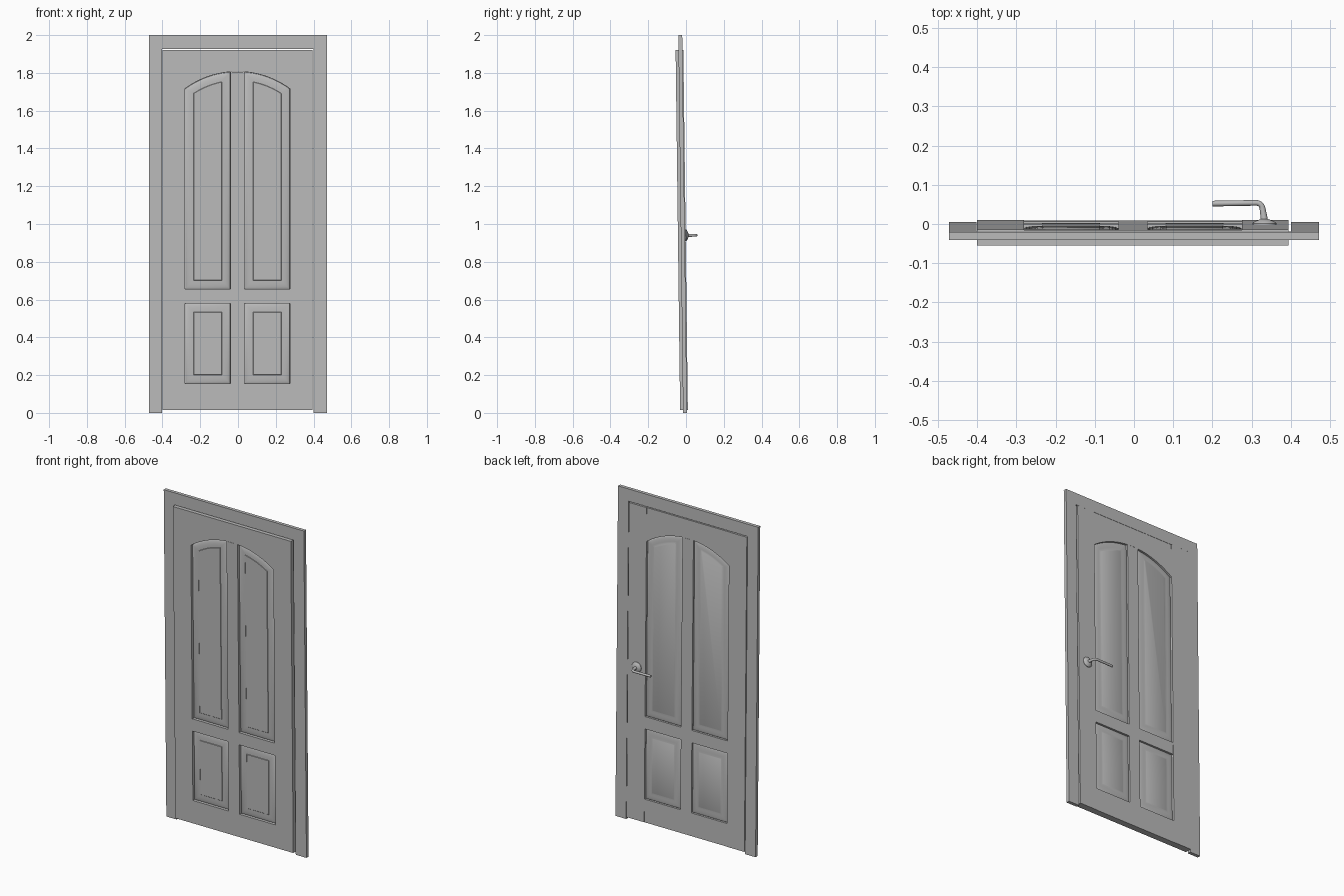
import bpy, bmesh, math
from mathutils import Vector

cube = bpy.data.objects.get("Cube")
if cube:
    bpy.data.objects.remove(cube)

# One grey for everything
paint = bpy.data.materials.new("grey_paint")
paint.use_nodes = True
paint.diffuse_color = (0.5, 0.5, 0.5, 1)
paint.node_tree.nodes["Principled BSDF"].inputs["Base Color"].default_value = (0.5, 0.5, 0.5, 1)

LEAN = 0.0125            # the whole door leans slightly forward
LEAF_X = -0.003          # door leaf sits a touch off centre
FRONT, BACK = -0.031, 0.01
OPEN_IN, OPEN_OUT = 0.037, 0.278
ARC_Z, ARC_R = 1.337, 0.47


def finish(name, bm, shift=0.0):
    """Lean the part, then turn it into an object."""
    bmesh.ops.recalc_face_normals(bm, faces=bm.faces)
    for v in bm.verts:
        v.co.y -= LEAN * v.co.z
        v.co.x += shift
    mesh = bpy.data.meshes.new(name)
    bm.to_mesh(mesh)
    bm.free()
    mesh.materials.append(paint)
    mesh.shade_smooth()
    mesh.set_sharp_from_angle(angle=math.radians(30))
    obj = bpy.data.objects.new(name, mesh)
    bpy.context.collection.objects.link(obj)
    return obj


def loft(name, rings, shift=0.0):
    """Skin a series of equal rings and cap both ends."""
    bm = bmesh.new()
    loops = [[bm.verts.new(p) for p in ring] for ring in rings]
    n = len(loops[0])
    for a, b in zip(loops, loops[1:]):
        for i in range(n):
            j = (i + 1) % n
            bm.faces.new((a[i], a[j], b[j], b[i]))
    bm.faces.new(loops[0])
    bm.faces.new(loops[-1])
    return finish(name, bm, shift)


def board(name, outline, y0, y1, shift=0.0):
    return loft(name, [[(x, y, z) for x, z in outline] for y in (y0, y1)], shift)


def rect(x0, x1, z0, z1):
    return [(x0, z0), (x1, z0), (x1, z1), (x0, z1)]


def arc(x0, x1, radius, steps):
    xs = [x0 + (x1 - x0) * i / steps for i in range(steps + 1)]
    return [(x, ARC_Z + math.sqrt(radius ** 2 - x * x)) for x in xs]


# Surround: one upside-down U
board("door_frame",
      [(-0.472, 0), (-0.472, 2), (0.472, 2), (0.472, 0),
       (0.4, 0), (0.4, 1.926), (-0.402, 1.926), (-0.402, 0)],
      -0.0155, 0.005)

# Leaf: stiles, rails and mullions (rails sit just behind the stiles at the back)
RAIL_BACK = BACK - 0.0015
for side, s in (("left", 1), ("right", -1)):
    xs = sorted((s * OPEN_OUT, s * 0.397))
    board(side + "_stile", rect(*xs, 0.015, 1.922), FRONT, BACK, LEAF_X)
for name, z0, z1 in (("bottom_rail", 0.015, 0.155), ("middle_rail", 0.58, 0.655)):
    board(name, rect(-OPEN_OUT, OPEN_OUT, z0, z1), FRONT, RAIL_BACK, LEAF_X)
board("arched_top_rail",
      arc(-OPEN_OUT, OPEN_OUT, ARC_R, 32) + [(OPEN_OUT, 1.922), (-OPEN_OUT, 1.922)],
      FRONT, RAIL_BACK, LEAF_X)
for name, z0, z1 in (("lower_mullion", 0.155, 0.58), ("upper_mullion", 0.655, 1.806)):
    board(name, rect(-OPEN_IN, OPEN_IN, z0, z1), FRONT, RAIL_BACK, LEAF_X)


def panel_outline(upper, inset, s):
    x0, x1 = OPEN_IN + inset, OPEN_OUT - inset
    if upper:
        pts = [(x0, 0.655 + inset), (x1, 0.655 + inset)] + arc(x1, x0, ARC_R - inset, 16)
    else:
        pts = rect(x0, x1, 0.155 + inset, 0.58 - inset)
    return [(s * x, z) for x, z in pts]


# Raised panels: rounded border rising from a groove to a flat field, on both faces
border = [(0.046 * (1 - math.cos(a)), math.sin(a))
          for a in (math.pi / 2 * i / 6 for i in range(7))]
for upper in (False, True):
    for side, s in (("left", 1), ("right", -1)):
        front = [(i, FRONT + 0.018 - 0.011 * h) for i, h in border]
        back = [(i, BACK - 0.014 + 0.008 * h) for i, h in border]
        front.append((0.048, FRONT + 0.005))
        back.append((0.048, BACK - 0.005))
        rings = [[(x, y, z) for x, z in panel_outline(upper, i, s)]
                 for i, y in front[::-1] + back]
        loft(("upper_" if upper else "lower_") + side + "_panel", rings, LEAF_X)

# Handle rosette: shallow dome on the back face
HX, HZ = 0.333, 0.94
rosette = [(0.031, BACK - 0.003), (0.031, BACK + 0.003), (0.027, BACK + 0.007),
           (0.018, BACK + 0.011), (0.01, BACK + 0.014)]
loft("handle_rosette",
     [[(HX + r * math.cos(t), y, HZ + r * math.sin(t))
       for t in (math.tau * k / 24 for k in range(24))] for r, y in rosette])

# Lever: a tapered neck that bends into the grip
curve = bpy.data.curves.new("handle_lever", "CURVE")
curve.dimensions = "3D"
curve.bevel_depth = 0.01
curve.bevel_resolution = 3
curve.use_fill_caps = True
spline = curve.splines.new("POLY")
path = [(HX, 0.0, 1.0), (0.331, 0.02, 0.85), (0.328, 0.038, 0.75)]
for k in range(1, 6):
    t = math.pi / 2 * k / 5
    path.append((0.312 + 0.016 * math.cos(t), 0.038 + 0.016 * math.sin(t), 0.72))
path += [(0.26, 0.053, 0.72), (0.2, 0.052, 0.72)]
spline.points.add(len(path) - 1)
for p, (x, y, r) in zip(spline.points, path):
    p.co = (x, y, HZ, 1)
    p.radius = r
curve.materials.append(paint)
lever = bpy.data.objects.new("handle_lever", curve)
bpy.context.collection.objects.link(lever)
